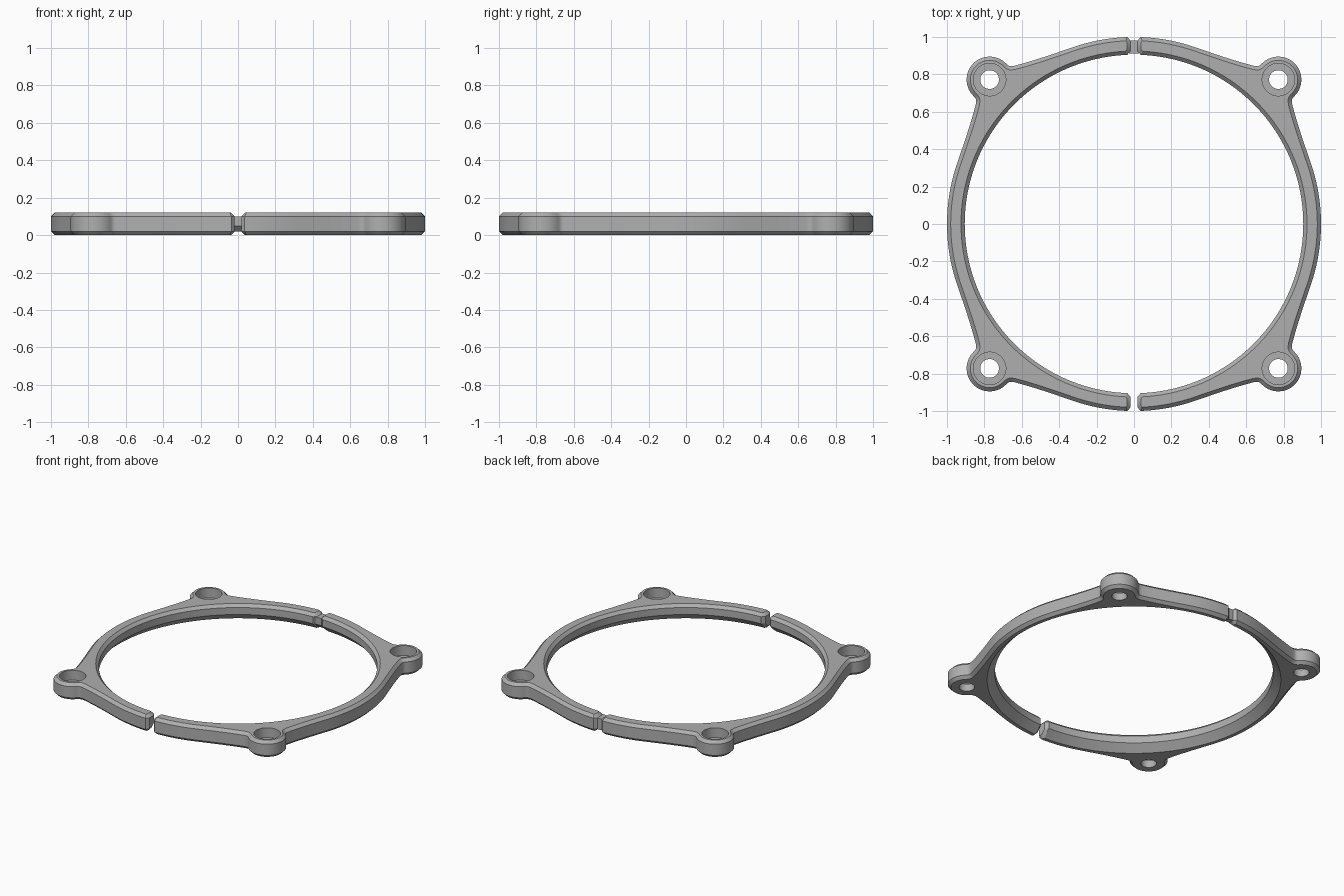
import bpy
import bmesh
from math import cos, sin, radians, tau
from mathutils import Vector
from mathutils.geometry import interpolate_bezier

cube = bpy.data.objects.get("Cube")
if cube:
    bpy.data.objects.remove(cube)

GREY = (0.43, 0.43, 0.43, 1)
grey = bpy.data.materials.new("plain grey")
grey.use_nodes = True
grey.diffuse_color = GREY
grey.node_tree.nodes["Principled BSDF"].inputs["Base Color"].default_value = GREY

HEIGHT, CHAMFER = 0.12, 0.02
INNER_R, EAR_POS, EAR_R = 0.905, 0.772, 0.123
GAP = 0.018


def loft(name, loops):
    """Solid through stacked loops of equal length, capped at both ends."""
    bm = bmesh.new()
    rings = [[bm.verts.new(p) for p in loop] for loop in loops]
    count = len(rings[0])
    for low, high in zip(rings, rings[1:]):
        for i in range(count):
            j = (i + 1) % count
            bm.faces.new((low[i], low[j], high[j], high[i]))
    bm.faces.new(rings[0][::-1])
    bm.faces.new(rings[-1])
    bmesh.ops.recalc_face_normals(bm, faces=bm.faces)
    mesh = bpy.data.meshes.new(name)
    bm.to_mesh(mesh)
    bm.free()
    mesh.materials.append(grey)
    obj = bpy.data.objects.new(name, mesh)
    bpy.context.collection.objects.link(obj)
    return obj


def arc(cx, cy, r, start, end, steps):
    angles = [radians(start + (end - start) * i / steps) for i in range(steps + 1)]
    return [Vector((cx + r * cos(a), cy + r * sin(a))) for a in angles]


def bezier(*points, steps):
    return [Vector(p[:2]) for p in interpolate_bezier(*[Vector(p).to_3d() for p in points], steps)]


def inset(points, distances):
    """Move each edge inward by its own distance (anticlockwise outline)."""
    count = len(points)
    normals = []
    for i in range(count):
        d = (points[(i + 1) % count] - points[i]).normalized()
        normals.append(Vector((-d.y, d.x)))
    result = []
    for i, p in enumerate(points):
        a, b, da, db = normals[i - 1], normals[i], distances[i - 1], distances[i]
        if da == db:
            move = (a + b) * da / (1 + a.dot(b))
        else:
            det = a.x * b.y - a.y * b.x
            move = Vector((da * b.y - db * a.y, db * a.x - da * b.x)) / det
        result.append(p + move)
    return result


# Outer outline of one eighth: rim arc, sweep to the ear, fillet, ear
rim = arc(0, 0, 1, 0, 19, 10)
ear = arc(EAR_POS, EAR_POS, EAR_R, -42, 45, 14)
sweep = bezier(rim[-1], (0.913, 0.42), (0.871, 0.54), (0.846, 0.64), steps=12)
fillet = bezier(sweep[-1], (0.8385, 0.67), (0.85, 0.675), ear[0], steps=7)
eighth = rim + sweep[1:] + fillet[1:] + ear[1:]
quarter = eighth + [Vector((p.y, p.x)) for p in eighth[-2::-1]]
quarter = [p for p in quarter if p.x > 0.05]
half = [Vector((p.x, -p.y)) for p in quarter[:0:-1]] + quarter

# Closed half outline; each point carries the kind of edge that follows it
tip = 2 * GAP
start = [Vector((GAP, -0.98)), Vector((tip, -0.9994))]
outline = [(p, "outer") for p in start + half]
outline += [(Vector((tip, 0.9994)), "outer"), (Vector((GAP, 0.98)), "end")]
outline += [(Vector((GAP, 0.925)), "inner corner")]
outline += [(p, "inner") for p in arc(0, 0, INNER_R, 87.7, -87.7, 100)]
outline[-1] = (outline[-1][0], "inner corner")
outline += [(Vector((GAP, -0.925)), "end")]
points = [p for p, kind in outline]

# Insets at each height; the lower inner edge has the deeper chamfer
layers = [
    (0, CHAMFER, 0.05, 0.04),
    (CHAMFER, 0, 0.03, 0.02),
    (0.05, 0, 0, 0),
    (HEIGHT - CHAMFER, 0, 0, 0),
    (HEIGHT, CHAMFER, CHAMFER, CHAMFER),
]
loops = []
for z, outside, inside, corner in layers:
    amount = {"outer": outside, "end": outside, "inner": inside, "inner corner": corner}
    flat = inset(points, [amount[kind] for p, kind in outline])
    loops.append([(p.x, p.y, z) for p in flat])
ring = loft("split_ring", loops)

# Stepped screw holes through the ears
cutters = []
for side in (-1, 1):
    steps = [(0.05, -0.1), (0.05, 0.05), (0.087, 0.05), (0.087, 0.2)]
    cutter = loft("screw_hole_cutter", [
        [(EAR_POS + r * cos(tau * i / 40), side * EAR_POS + r * sin(tau * i / 40), z)
         for i in range(40)] for r, z in steps])
    cutter.hide_render = True
    cutters.append(cutter)
    cut = ring.modifiers.new("screw hole", "BOOLEAN")
    cut.operation = "DIFFERENCE"
    cut.solver = "EXACT"
    cut.object = cutter

# Mirror to the other half
mirror = ring.modifiers.new("other half", "MIRROR")
mirror.use_mirror_merge = False

bpy.ops.object.select_all(action="DESELECT")
ring.select_set(True)
bpy.context.view_layer.objects.active = ring
for name in [m.name for m in ring.modifiers]:
    bpy.ops.object.modifier_apply(modifier=name)
for cutter in cutters:
    bpy.data.objects.remove(cutter)
bpy.ops.object.shade_smooth_by_angle(angle=radians(30))

# Thin bridge joining the halves at the back
section = [(0.912, 0.05), (0.942, 0.02), (0.98, 0.02), (0.98, 0.1), (0.912, 0.1)]
loft("back_bridge", [[(x, y, z) for y, z in section] for x in (-0.026, 0.026)])
